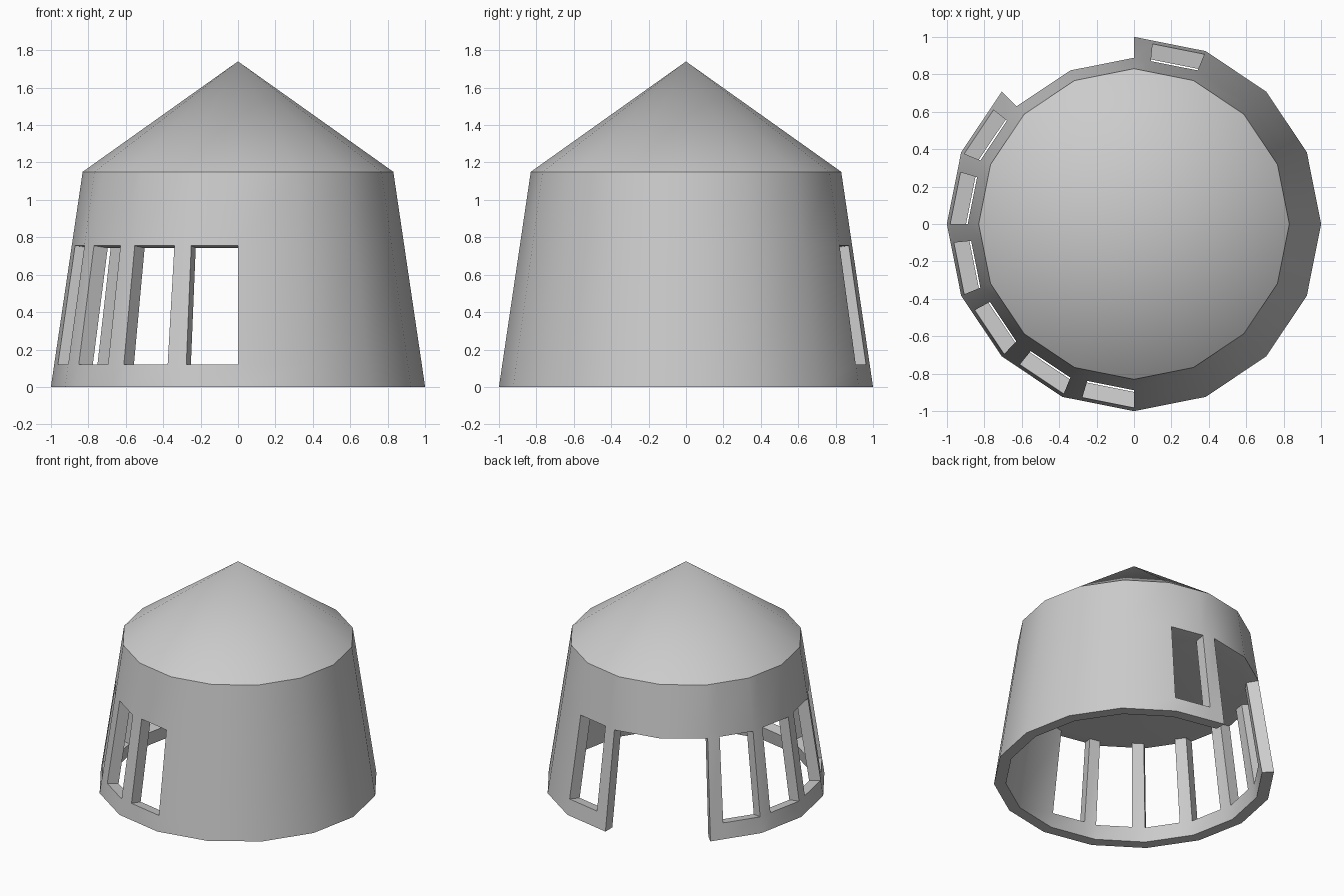
import bpy, bmesh
from math import cos, sin, pi

if "Cube" in bpy.data.objects:
    bpy.data.objects.remove(bpy.data.objects["Cube"])

SIDES = 16
ROWS = [0.0, 0.12, 0.755, 1.15]     # ground, sill, header, eaves
R_BASE, R_EAVES, APEX = 1.0, 0.83, 1.74
THICK, TILT = 0.085, 0.012
POST = 0.265                        # post width as a fraction of a side

WINDOWS = [3] + list(range(6, 12))  # sides with a window
DOOR = [4, 5]                       # sides left open for the doorway


def smooth(ob):
    bpy.ops.object.select_all(action='DESELECT')
    ob.select_set(True)
    bpy.context.view_layer.objects.active = ob
    bpy.ops.object.shade_smooth_by_angle(angle=pi / 6)


def corner(i):
    a = 2 * pi * i / SIDES
    return cos(a), sin(a)


# Plan of the wall: column start points and the kind of each column
plan = []
for s in range(SIDES):
    p, q = corner(s), corner(s + 1)
    if s in WINDOWS:
        t = 1 - POST if s == 3 else POST
        mid = tuple(p[k] + (q[k] - p[k]) * t for k in (0, 1))
        kinds = ('window', 'wall') if s == 3 else ('wall', 'window')
        plan += [(p, kinds[0]), (mid, kinds[1])]
    else:
        plan.append((p, 'door' if s in DOOR else 'wall'))
n = len(plan)


def solid(c, r):
    kind = plan[c % n][1]
    return kind == 'wall' or (kind == 'window' and r != 1) if r < 2 and kind != 'door' else r == 2


# Wall: tapered shell with window and door openings, solid above the ceiling
bm = bmesh.new()
outer, inner = {}, {}
for c, (p, _) in enumerate(plan):
    for r, z in enumerate(ROWS):
        rad = R_BASE + (R_EAVES - R_BASE) * z / ROWS[-1]
        outer[c, r] = bm.verts.new((p[0] * rad, p[1] * rad, z))
        if r < 3:
            ri = rad - THICK
            inner[c, r] = bm.verts.new((p[0] * ri, p[1] * ri, z - (TILT if r else 0)))


def rim(a, b):
    bm.faces.new((outer[a], outer[b], inner[b], inner[a]))


for c in range(n):
    d = (c + 1) % n
    for r in range(3):
        if solid(c, r):
            loop = [(c, r), (d, r), (d, r + 1), (c, r + 1)]
            bm.faces.new([outer[k] for k in loop])
            if r < 2:
                bm.faces.new([inner[k] for k in reversed(loop)])
        # sills, headers and the foot of the wall
        below = r > 0 and solid(c, r - 1)
        if solid(c, r) != below:
            rim((c, r), (d, r))
        # jambs
        if r < 2 and solid(c, r) != solid(d, r):
            rim((d, r), (d, r + 1))
bm.faces.new([inner[c, 2] for c in range(n)])   # ceiling
bm.faces.new([outer[c, 3] for c in range(n)])   # top under the roof
for v in [v for v in bm.verts if not v.link_faces]:
    bm.verts.remove(v)
bmesh.ops.recalc_face_normals(bm, faces=bm.faces)
mesh = bpy.data.meshes.new('wall')
bm.to_mesh(mesh)
bm.free()
wall = bpy.data.objects.new('wall', mesh)
bpy.context.collection.objects.link(wall)
smooth(wall)

# Roof: plain cone
h = APEX - ROWS[-1]
bpy.ops.mesh.primitive_cone_add(vertices=SIDES, radius1=R_EAVES, radius2=0, depth=h,
                                end_fill_type='NOTHING', location=(0, 0, ROWS[-1] + h / 2))
roof = bpy.context.object
roof.name = 'roof'
smooth(roof)
